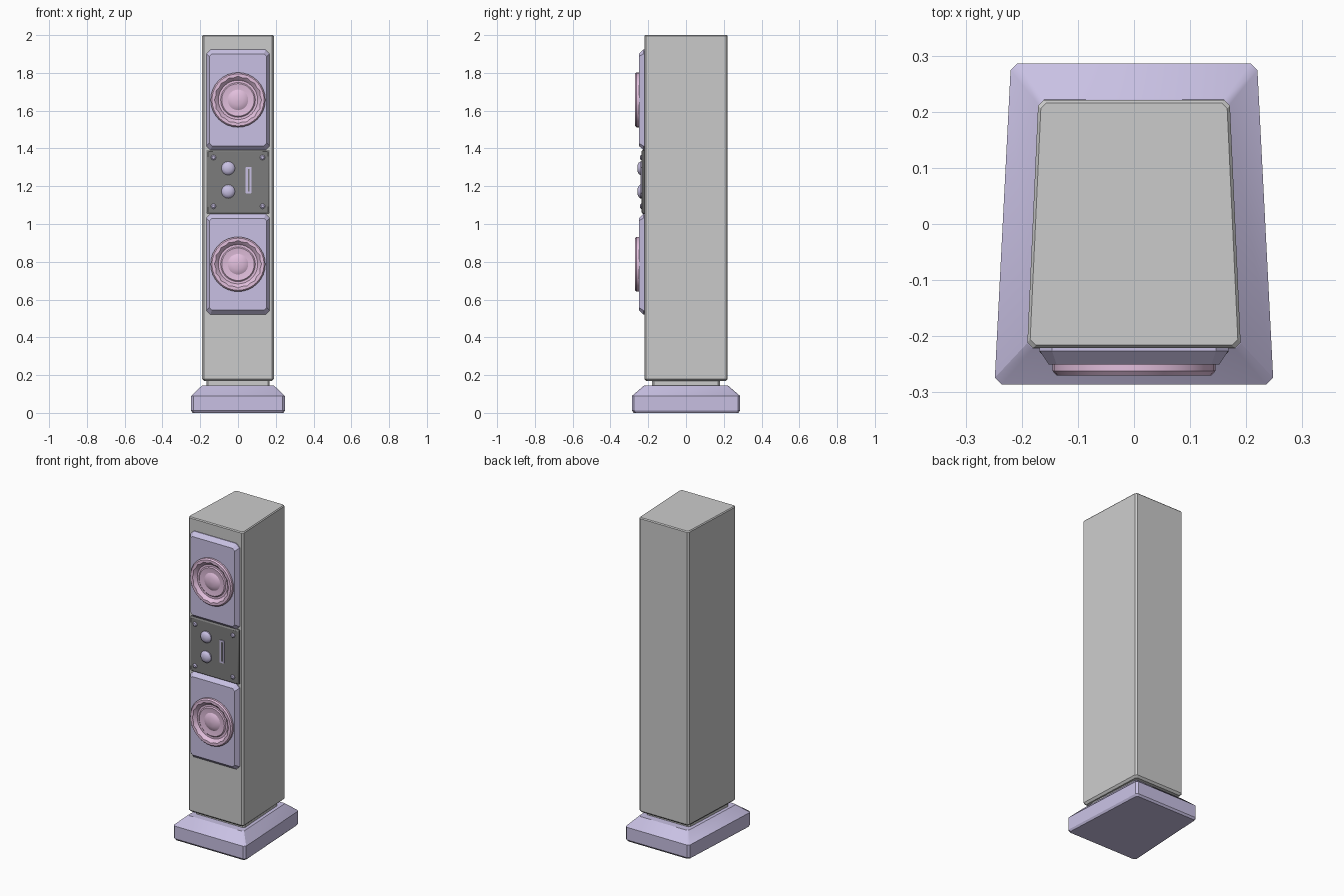
import bpy, bmesh, math

if "Cube" in bpy.data.objects:
    bpy.data.objects.remove(bpy.data.objects["Cube"])


def material(name, rgb):
    m = bpy.data.materials.new(name)
    m.diffuse_color = (*rgb, 1)
    m.use_nodes = True
    m.node_tree.nodes["Principled BSDF"].inputs["Base Color"].default_value = m.diffuse_color
    return m


PURPLE = material("purple", (0.58, 0.53, 0.77))
PINK = material("pink", (0.76, 0.52, 0.72))
BLACK = material("black", (0.2, 0.2, 0.2))


def loft(name, rings, mat=None):
    """Skin a stack of equal-length point rings and cap both ends."""
    bm = bmesh.new()
    vs = [[bm.verts.new(p) for p in r] for r in rings]
    n = len(rings[0])
    for a, b in zip(vs, vs[1:]):
        for i in range(n):
            j = (i + 1) % n
            bm.faces.new((a[i], a[j], b[j], b[i]))
    bm.faces.new(vs[0][::-1])
    bm.faces.new(vs[-1])
    bmesh.ops.recalc_face_normals(bm, faces=bm.faces)
    me = bpy.data.meshes.new(name)
    bm.to_mesh(me)
    bm.free()
    ob = bpy.data.objects.new(name, me)
    bpy.context.collection.objects.link(ob)
    if mat:
        me.materials.append(mat)
    bpy.ops.object.select_all(action='DESELECT')
    ob.select_set(True)
    bpy.context.view_layer.objects.active = ob
    bpy.ops.object.shade_smooth_by_angle(angle=math.radians(30))
    return ob


def plan(front, back, depth, z, c):
    """Tapered plan outline with chamfered corners."""
    f, b, d = front, back, depth
    half = [(f - c, -d), (f, -d + c), (b, d - c), (b - c, d)]
    return [(x, y, z) for x, y in half] + [(-x, y, z) for x, y in half[::-1]]


def rect(x, z, hw, hh, y, c):
    """Front-facing rectangle outline with chamfered corners."""
    half = [(hw - c, -hh), (hw, -hh + c), (hw, hh - c), (hw - c, hh)]
    return [(x + a, y, z + b) for a, b in half] + [(x - a, y, z + b) for a, b in half[::-1]]


def lathe(name, x, z, profile, n, mat):
    """Turn (radius, y, wobble) points about an axis along y."""
    rings = []
    for r, y, *w in profile:
        k = w[0] if w else 0
        rings.append([(x + (r + k * (-1) ** i) * math.cos(2 * math.pi * i / n), y,
                       z + (r + k * (-1) ** i) * math.sin(2 * math.pi * i / n)) for i in range(n)])
    return loft(name, rings, mat)


# Plinth, neck and cabinet
loft("base", [plan(0.24, 0.212, 0.277, 0, 0.012), plan(0.248, 0.22, 0.286, 0.012, 0.012),
              plan(0.248, 0.22, 0.286, 0.09, 0.012), plan(0.19, 0.17, 0.222, 0.145, 0.01)], PURPLE)
loft("neck", [plan(0.168, 0.15, 0.18, 0.14, 0.01), plan(0.168, 0.15, 0.18, 0.18, 0.01)])
loft("cabinet", [plan(0.178, 0.16, 0.21, 0.168, 0.01), plan(0.19, 0.171, 0.221, 0.18, 0.01),
                 plan(0.19, 0.171, 0.221, 1.994, 0.01), plan(0.185, 0.166, 0.216, 2.0, 0.01)])

# Two speaker panels with their drivers
for label, z in (("upper", 1.657), ("lower", 0.787)):
    loft(label + "_speaker_panel", [rect(0, z, 0.168, 0.266, -0.215, 0.022),
                                    rect(0, z, 0.168, 0.266, -0.226, 0.022),
                                    rect(0, z, 0.152, 0.243, -0.25, 0.014)], PURPLE)
    lathe(label + "_driver", 0, z,
          [(0.145, -0.245), (0.145, -0.262), (0.138, -0.27), (0.122, -0.27, 0.003),
           (0.114, -0.263, 0.003), (0.104, -0.2515), (0.092, -0.2515), (0.086, -0.257),
           (0.058, -0.253), (0.054, -0.253), (0.044, -0.259), (0.026, -0.264),
           (0.004, -0.266)], 32, PINK)

# Control plate between the panels
PZ = 1.223
loft("control_plate", [rect(0, PZ, 0.168, 0.17, -0.215, 0.004), rect(0, PZ, 0.168, 0.17, -0.228, 0.004),
                       rect(0, PZ, 0.16, 0.162, -0.235, 0.004)], BLACK)
for i, z in enumerate((1.295, 1.172)):
    lathe(f"knob_{i + 1}", -0.052, z, [(0.036, -0.232), (0.036, -0.242), (0.03, -0.25),
                                       (0.018, -0.256), (0.003, -0.258)], 16, PURPLE)
for sx in (-1, 1):
    for sz in (-1, 1):
        lathe("corner_screw", 0.13 * sx, PZ + 0.129 * sz,
              [(0.014, -0.23), (0.014, -0.238), (0.008, -0.243)], 8, PURPLE)

# Slider track with a dark slot
loft("slider_track", [rect(0.056, 1.232, 0.015, 0.07, y, 0.002) for y in (-0.23, -0.24)], PURPLE)
loft("slider_slot", [rect(0.056, 1.232, 0.004, 0.06, y, 0.001) for y in (-0.235, -0.2408)], BLACK)
